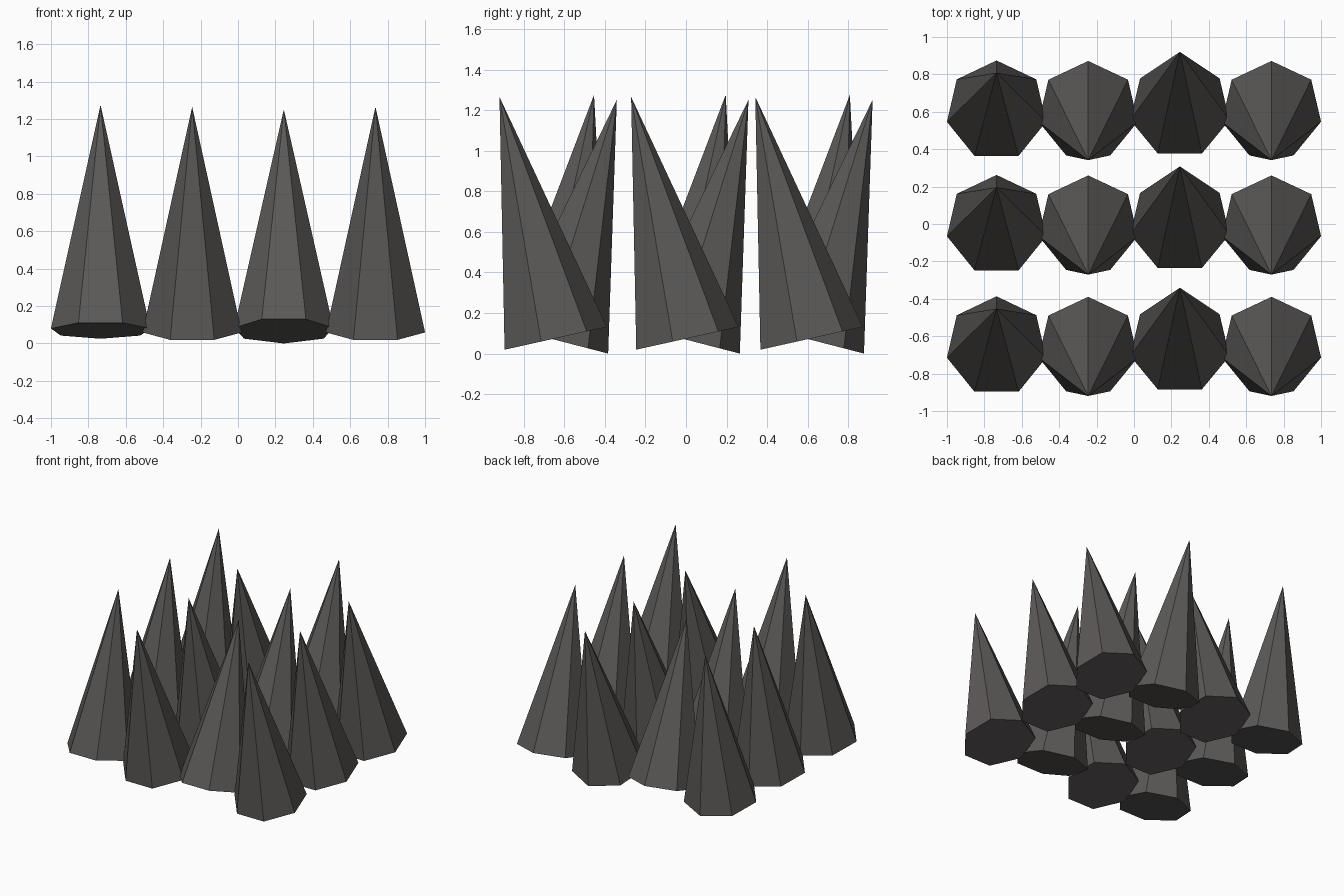
import bpy, bmesh, math
from mathutils import Matrix

if "Cube" in bpy.data.objects:
    bpy.data.objects.remove(bpy.data.objects["Cube"])

SIDES, RADIUS, HEIGHT = 7, 0.272, 1.222

stone = bpy.data.materials.new("dark_grey_stone")
stone.diffuse_color = (0.105, 0.099, 0.094, 1)
stone.use_nodes = True
stone.node_tree.nodes["Principled BSDF"].inputs["Base Color"].default_value = stone.diffuse_color


def spike(name, x, y, z, tilt):
    """Seven-sided closed cone, tilted about its base centre (positive = forward)."""
    bm = bmesh.new()
    ring = []
    for k in range(SIDES):
        a = math.pi / 2 + 2 * math.pi * k / SIDES
        ring.append(bm.verts.new((RADIUS * math.cos(a), RADIUS * math.sin(a), 0)))
    apex = bm.verts.new((0, 0, HEIGHT))
    bm.faces.new(ring[::-1])
    for k in range(SIDES):
        bm.faces.new((ring[k], ring[(k + 1) % SIDES], apex))
    bm.transform(Matrix.Translation((x, y, z)) @ Matrix.Rotation(math.radians(tilt), 4, 'X'))
    mesh = bpy.data.meshes.new(name)
    bm.to_mesh(mesh)
    bm.free()
    mesh.materials.append(stone)
    bpy.context.collection.objects.link(bpy.data.objects.new(name, mesh))


# Columns: x, y offset, base height, tilt in degrees
columns = [(-0.735, 0.0, 0.070, -9.5),
           (-0.245, 0.0, 0.072, 12.5),
           (0.245, 0.008, 0.068, -14.5),
           (0.735, 0.0, 0.072, 12.5)]

# Three rows of alternately leaning spikes
for r, y in enumerate((-0.655, -0.006, 0.606)):
    for c, (x, dy, z, tilt) in enumerate(columns):
        spike(f"spike_row{r + 1}_col{c + 1}", x, y + dy, z, tilt)
